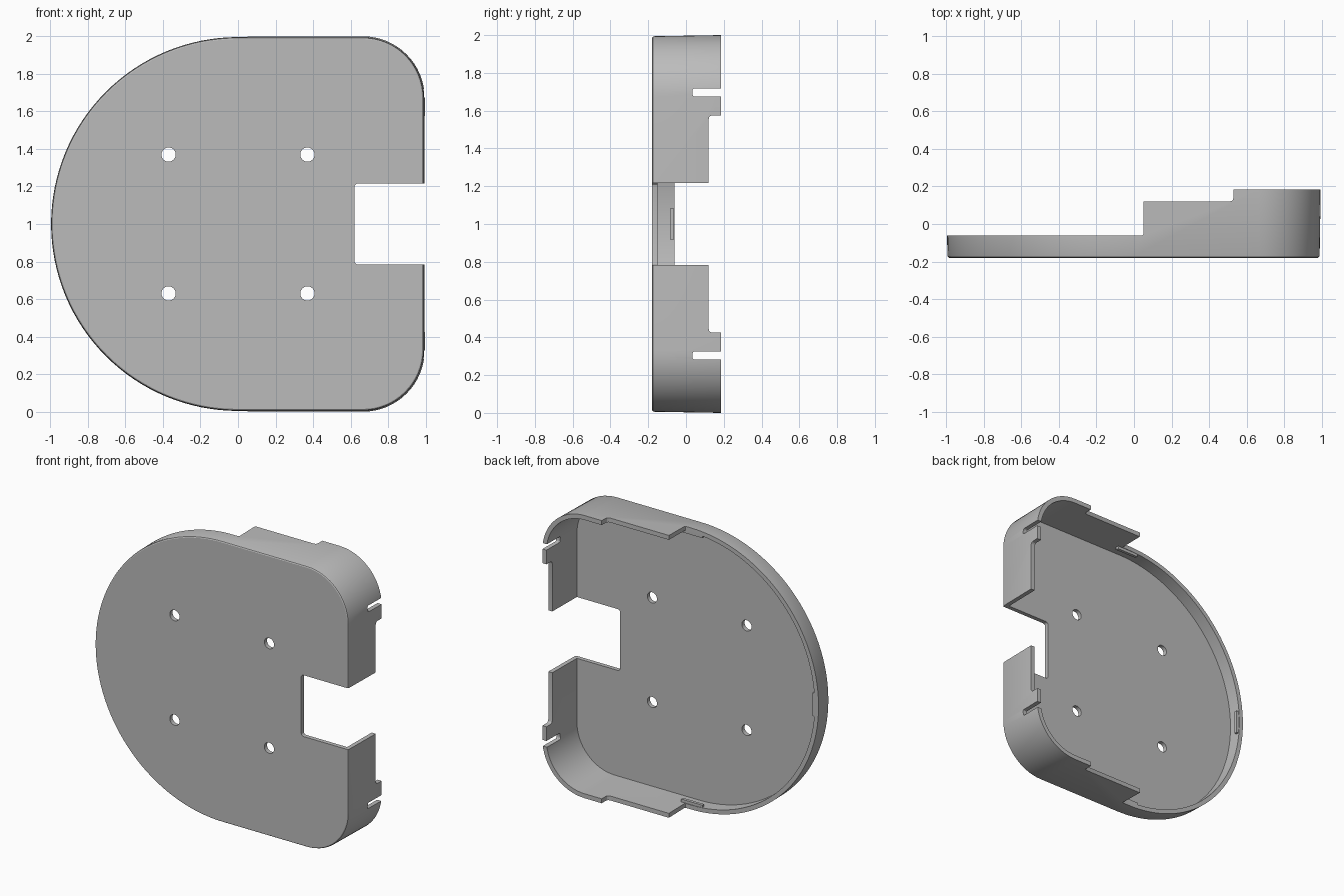
import bpy, bmesh, math
from mathutils import Vector

if "Cube" in bpy.data.objects:
    bpy.data.objects.remove(bpy.data.objects["Cube"])

grey = bpy.data.materials.new("plain grey")
grey.use_nodes = True
grey.diffuse_color = (0.5, 0.5, 0.5, 1)
grey.node_tree.nodes["Principled BSDF"].inputs["Base Color"].default_value = (0.5, 0.5, 0.5, 1)

MID = 1.0       # height of the symmetry line
FRONT, BACK, FLOOR = -0.18, 0.185, -0.15
WALL = 0.03


def finish(name, bm):
    bmesh.ops.recalc_face_normals(bm, faces=bm.faces)
    mesh = bpy.data.meshes.new(name)
    bm.to_mesh(mesh)
    bm.free()
    mesh.materials.append(grey)
    ob = bpy.data.objects.new(name, mesh)
    bpy.context.scene.collection.objects.link(ob)
    return ob


def arc(cx, cz, r, a, b, n):
    angles = [math.radians(a + (b - a) * i / n) for i in range(n + 1)]
    return [(cx + r * math.cos(t), cz + r * math.sin(t)) for t in angles]


def outline(inset):
    """D-shaped outline: half circle on one side, rounded corners on the other."""
    r = 0.33
    return (arc(0, MID, 1 - inset, 90, 270, 64)
            + arc(0.995 - r, MID - 1 + r, r - inset, -90, 0, 16)
            + arc(0.995 - r, MID + 1 - r, r - inset, 0, 90, 16))


def loft(name, rings):
    """Closed solid through outlines given as (depth, inset)."""
    bm = bmesh.new()
    loops = [[bm.verts.new((x, y, z)) for x, z in outline(i)] for y, i in rings]
    for a, b in zip(loops, loops[1:]):
        for k in range(len(a)):
            j = (k + 1) % len(a)
            bm.faces.new((a[k], a[j], b[j], b[k]))
    bm.faces.new(loops[0])
    bm.faces.new(loops[-1])
    return finish(name, bm)


def box(name, low, high, bevel=0.0):
    bm = bmesh.new()
    bmesh.ops.create_cube(bm, size=1)
    low, high = Vector(low), Vector(high)
    for v in bm.verts:
        v.co = (low + high) / 2 + v.co * (high - low)
    if bevel:
        bmesh.ops.bevel(bm, geom=bm.edges[:], offset=bevel, segments=3,
                        profile=0.5, affect='EDGES')
    return finish(name, bm)


def rod(name, x, z, r):
    bm = bmesh.new()
    rings = [[bm.verts.new((px, y, pz)) for px, pz in arc(x, z, r, 0, 345, 23)]
             for y in (-0.3, 0.0)]
    bmesh.ops.bridge_loops(bm, edges=[
        bm.edges.new((ring[k - 1], ring[k])) for ring in rings for k in range(24)])
    for ring in rings:
        bm.faces.new(ring)
    return finish(name, bm)


# Tray with a softened front edge and slightly drafted walls
tray = loft("tray", [(FRONT, 0.015), (FRONT + 0.004, 0.009),
                     (FRONT + 0.012, 0.006), (BACK, 0)])

# Cavity, stepped wall heights and the side notch
cutters = [
    loft("cavity_cutter", [(FLOOR, WALL + 0.006), (0.3, WALL)]),
    box("low_rim_cutter", (-1.2, -0.06, -0.2), (0.05, 0.4, 2.2), 0.006),
    box("middle_rim_cutter", (-1.3, 0.12, -0.3), (0.53, 0.5, 2.3), 0.02),
    box("side_rim_cutter", (0.3, 0.12, MID - 0.575), (1.3, 0.5, MID + 0.575), 0.02),
    box("notch_cutter", (0.62, -0.4, MID - 0.217), (1.4, 0.6, MID + 0.217), 0.02),
]
# Snap slots and screw holes, mirrored about the middle
for s in (-1, 1):
    a, b = sorted((MID + s * 0.675, MID + s * 0.718))
    cutters.append(box("slot_cutter", (0.85, 0.035, a), (1.2, 0.4, b), 0.01))
    for x in (-0.37, 0.37):
        cutters.append(rod("hole_cutter", x, MID + s * 0.37, 0.038))

bpy.context.view_layer.objects.active = tray
for cutter in cutters:
    mod = tray.modifiers.new("cut", 'BOOLEAN')
    mod.operation = 'DIFFERENCE'
    mod.solver = 'EXACT'
    mod.object = cutter
    bpy.ops.object.modifier_apply(modifier=mod.name)
    bpy.data.objects.remove(cutter)

tray.select_set(True)
bpy.ops.object.shade_smooth_by_angle(angle=math.radians(30))

# Small clips inside the low rim
box("side_clip", (-0.98, -0.085, MID - 0.083), (-0.945, -0.064, MID + 0.083))
for name, s in (("upper_clip", 1), ("lower_clip", -1)):
    a, b = sorted((MID + s * 0.945, MID + s * 0.98))
    box(name, (-0.083, -0.085, a), (0.083, -0.064, b))
